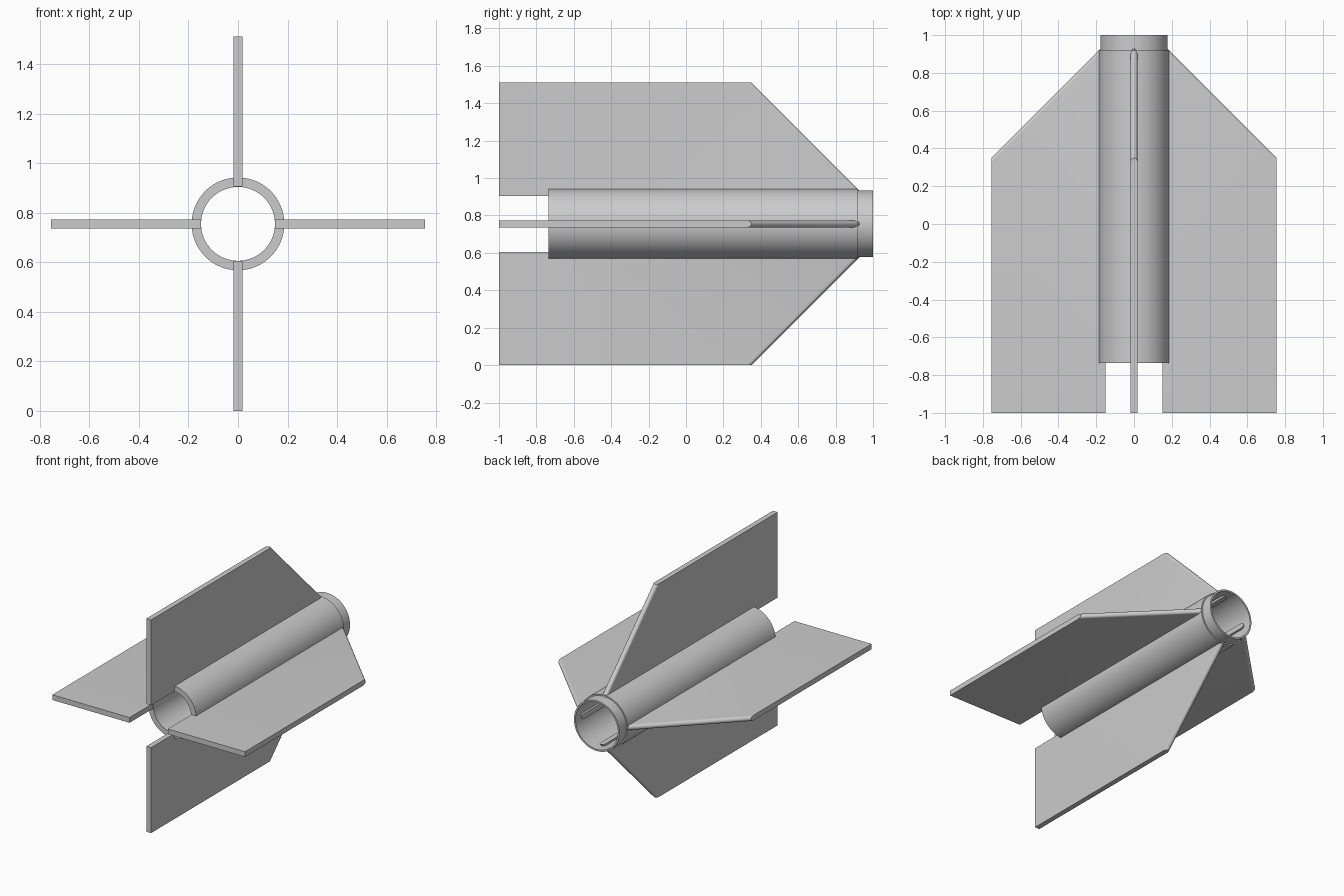
import bpy, bmesh, math
from mathutils import Matrix

cube = bpy.data.objects.get("Cube")
if cube:
    bpy.data.objects.remove(cube, do_unlink=True)

AXIS_Z = 0.755      # height of the tube axis
HALF = 0.0185       # half the fin thickness

grey = bpy.data.materials.new("plain grey")
grey.use_nodes = True
COLOUR = (0.6, 0.6, 0.6, 1)
grey.diffuse_color = COLOUR
grey.node_tree.nodes["Principled BSDF"].inputs["Base Color"].default_value = COLOUR


def finish(name, bm):
    bmesh.ops.recalc_face_normals(bm, faces=bm.faces)
    mesh = bpy.data.meshes.new(name)
    bm.to_mesh(mesh)
    bm.free()
    mesh.materials.append(grey)
    obj = bpy.data.objects.new(name, mesh)
    bpy.context.collection.objects.link(obj)
    obj.location.z = AXIS_Z
    bpy.ops.object.select_all(action='DESELECT')
    obj.select_set(True)
    bpy.context.view_layer.objects.active = obj
    bpy.ops.object.shade_smooth_by_angle(angle=math.radians(30))
    return obj


def loft(bm, rings, closed):
    """Join successive vertex rings with quads."""
    count = len(rings)
    for i in range(count if closed else count - 1):
        a, b = rings[i], rings[(i + 1) % count]
        for j in range(len(a)):
            k = (j + 1) % len(a)
            bm.faces.new((a[j], a[k], b[k], b[j]))


# Hollow body tube with a narrower rear collar and a wider rear bore
def make_tube(segments=96):
    profile = [(0.149, -0.735), (0.187, -0.735), (0.187, 0.92), (0.178, 0.92),
               (0.178, 1.0), (0.166, 1.0), (0.166, 0.3), (0.149, 0.3)]
    bm = bmesh.new()
    rings = []
    for i in range(segments):
        a = math.tau * i / segments
        rings.append([bm.verts.new((r * math.cos(a), y, r * math.sin(a)))
                      for r, y in profile])
    loft(bm, rings, True)
    return finish("body_tube", bm)


# Flat fin whose slanted edge is fully rounded across the thickness
def make_fin(name, turn, steps=12):
    bm = bmesh.new()
    layers = []
    for i in range(steps + 1):
        t = math.pi * (i / steps - 0.5)
        back = HALF * (1 - math.cos(t)) * math.sqrt(2)
        outline = [(0.15, -1), (0.755, -1), (0.755, 0.35 - back), (0.15, 0.955 - back)]
        layers.append([bm.verts.new((r, y, HALF * math.sin(t))) for r, y in outline])
    loft(bm, layers, False)
    bm.faces.new(layers[0])
    bm.faces.new(layers[-1])
    bm.transform(Matrix.Rotation(turn, 4, 'Y'))
    return finish(name, bm)


make_tube()
for n, side in enumerate(("left", "lower", "right", "upper")):
    make_fin(side + "_fin", n * math.pi / 2)
